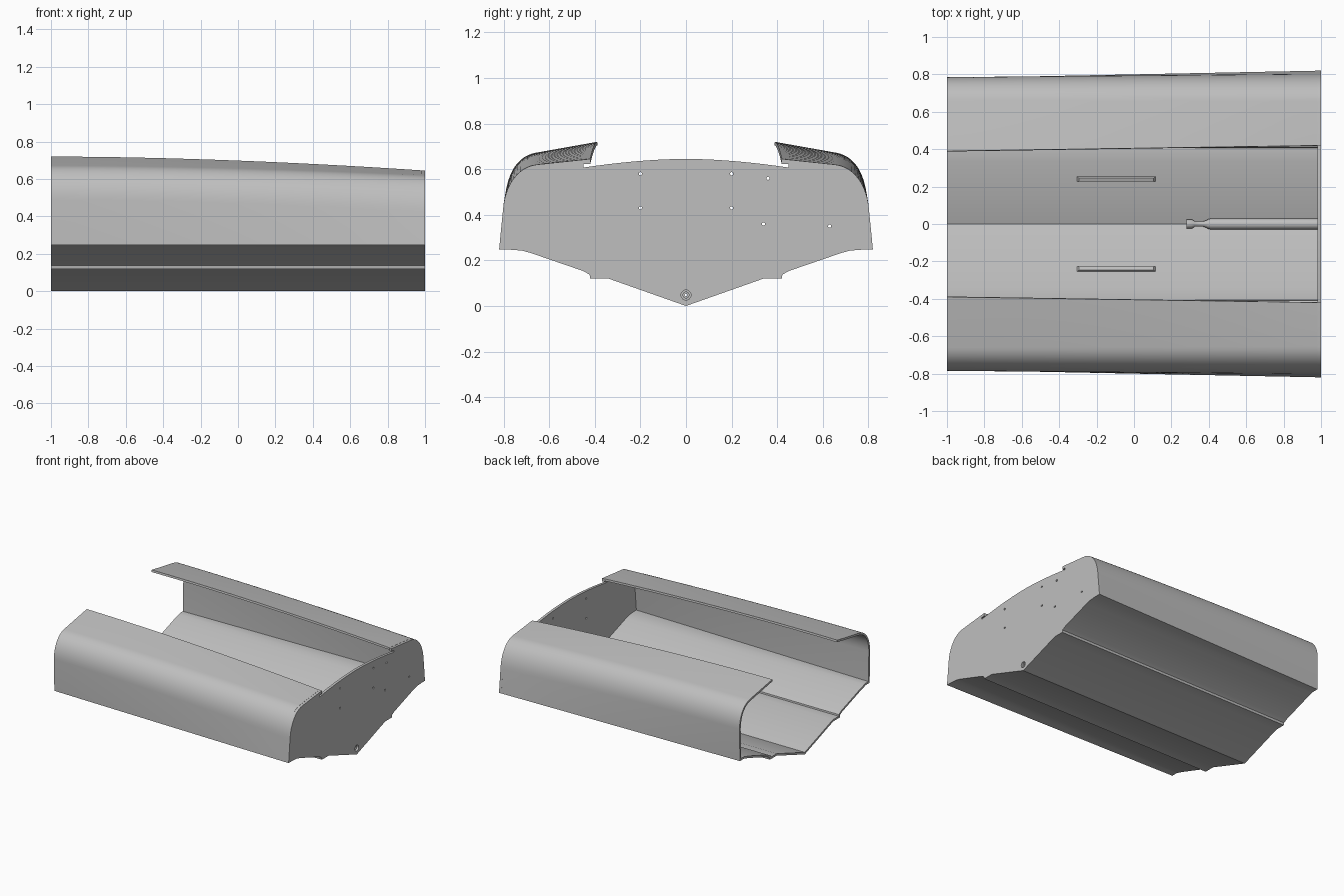
import bpy, bmesh, math
from mathutils import Matrix, Vector

cube = bpy.data.objects.get("Cube")
if cube:
    bpy.data.objects.remove(cube)

GREY = (0.52, 0.52, 0.52, 1)
grey = bpy.data.materials.new("hull grey")
grey.use_nodes = True
grey.diffuse_color = GREY
for node in grey.node_tree.nodes:
    if node.type == 'BSDF_PRINCIPLED':
        node.inputs["Base Color"].default_value = GREY


def make(name, bm):
    mesh = bpy.data.meshes.new(name)
    bm.to_mesh(mesh)
    bm.free()
    mesh.materials.append(grey)
    ob = bpy.data.objects.new(name, mesh)
    bpy.context.collection.objects.link(ob)
    return ob


def select(ob):
    bpy.ops.object.select_all(action='DESELECT')
    ob.select_set(True)
    bpy.context.view_layer.objects.active = ob


def smooth(ob, degrees=22):
    select(ob)
    bpy.ops.object.shade_smooth_by_angle(angle=math.radians(degrees))


def lerp(a, b, t):
    return a + (b - a) * t


def half_section(x):
    """Half of the hull outline, from the keel to the inner deck edge."""
    t = (x + 1) / 2
    drop = t ** 1.8
    w = lerp(0.78, 0.82, t)
    pts = [(0, 0), (0.34, 0.12), (0.42, 0.12), (0.423, 0.137), (0.45, 0.153),
           (0.68, 0.232), (0.72, 0.243), (w - 0.045, 0.247), (w, 0.247)]
    # rounded shoulder between the side and the deck
    a = Vector((lerp(0.785, 0.803, t), lerp(0.49, 0.42, drop)))
    c = Vector((lerp(0.785, 0.79, t), lerp(0.65, 0.605, drop)))
    b = Vector((lerp(0.66, 0.655, t), lerp(0.672, 0.62, drop)))
    h1, h2 = a.lerp(c, 0.6), b.lerp(c, 0.6)
    for i in range(13):
        s = i / 12
        r = 1 - s
        p = a * r**3 + h1 * 3 * r * r * s + h2 * 3 * r * s * s + b * s**3
        pts.append((p.x, p.y))
    pts.append((lerp(0.39, 0.42, t), lerp(0.72, 0.645, drop)))
    return pts


def mirrored(half):
    return [(-y, z) for y, z in reversed(half[1:])] + half


# hull shell, open at one end and along the deck
TRANSOM_X = 0.98
bm = bmesh.new()
rows = []
for i in range(17):
    x = lerp(-1, TRANSOM_X, i / 16)
    rows.append([bm.verts.new((x, y, z)) for y, z in mirrored(half_section(x))])
for r0, r1 in zip(rows, rows[1:]):
    for j in range(len(r0) - 1):
        bm.faces.new((r0[j], r0[j + 1], r1[j + 1], r1[j]))
shell = make("hull_shell", bm)
mod = shell.modifiers.new("thickness", 'SOLIDIFY')
mod.thickness = 0.015
mod.offset = -1
mod.use_even_offset = True
select(shell)
bpy.ops.object.modifier_apply(modifier=mod.name)
smooth(shell)

# transom plate with a crowned top and a notch under each deck edge
outline = half_section(1) + [(0.42, 0.622), (0.45, 0.622), (0.45, 0.607)]
for i in range(10):
    y = 0.42 * (1 - i / 10)
    outline.append((y, 0.645 - 0.038 * (y / 0.45) ** 1.8))
outline += [(0, 0.645)] + [(-y, z) for y, z in reversed(outline[1:])]
bm = bmesh.new()
face = bm.faces.new([bm.verts.new((TRANSOM_X, y, z)) for y, z in outline])
ext = bmesh.ops.extrude_face_region(bm, geom=[face])
bmesh.ops.translate(bm, vec=(0.02, 0, 0),
                    verts=[v for v in ext["geom"] if isinstance(v, bmesh.types.BMVert)])
bmesh.ops.recalc_face_normals(bm, faces=bm.faces)
transom = make("transom", bm)

# bolt holes and shaft hole through the transom
SHAFT_Z = 0.048
holes = [(-0.2, 0.58, 0.007), (-0.2, 0.43, 0.007), (0.2, 0.58, 0.007),
         (0.2, 0.43, 0.007), (0.36, 0.56, 0.007), (0.34, 0.36, 0.007),
         (0.63, 0.35, 0.007), (0, SHAFT_Z, 0.022)]
along_x = Matrix.Rotation(math.pi / 2, 4, 'Y')
bm = bmesh.new()
for y, z, r in holes:
    bmesh.ops.create_cone(bm, cap_ends=True, segments=16, radius1=r, radius2=r, depth=0.1,
                          matrix=Matrix.Translation((0.99, y, z)) @ along_x)
cutter = make("hole_cutter", bm)
cutter.hide_render = True
mod = transom.modifiers.new("holes", 'BOOLEAN')
mod.operation = 'DIFFERENCE'
mod.solver = 'EXACT'
mod.object = cutter
select(transom)
bpy.ops.object.modifier_apply(modifier=mod.name)
bpy.data.objects.remove(cutter)
smooth(transom)


def lathe_x(name, profile, segments=24):
    """Closed (x, radius) profile spun around the shaft axis."""
    bm = bmesh.new()
    rings = []
    for k in range(segments):
        a = math.tau * k / segments
        rings.append([bm.verts.new((x, r * math.cos(a), SHAFT_Z + r * math.sin(a)))
                      for x, r in profile])
    n = len(profile)
    for k in range(segments):
        p, q = rings[k], rings[(k + 1) % segments]
        for j in range(n):
            bm.faces.new((p[j], p[(j + 1) % n], q[(j + 1) % n], q[j]))
    bmesh.ops.recalc_face_normals(bm, faces=bm.faces)
    ob = make(name, bm)
    smooth(ob, 35)


# shaft tube along the keel, with a slimmer coupling at its inner end
lathe_x("shaft_tube", [(0.39, 0.013), (0.39, 0.024), (0.41, 0.029),
                       (0.985, 0.029), (0.985, 0.013)])
lathe_x("shaft_coupling", [(0.28, 0.006), (0.28, 0.024), (0.31, 0.024), (0.325, 0.014),
                           (0.37, 0.014), (0.395, 0.022), (0.395, 0.006)])

# low mounting rails on the floor
for side, label in ((1, "left"), (-1, "right")):
    bm = bmesh.new()
    bmesh.ops.create_cube(bm, size=1)
    for v in bm.verts:
        top = v.co.z > 0
        v.co.x *= 0.40 if top else 0.43
        v.co.y *= 0.018 if top else 0.036
        v.co.z *= 0.02
    bm.transform(Matrix.Translation((-0.095, side * 0.24, 0.104))
                 @ Matrix.Rotation(side * math.atan(0.12 / 0.34), 4, 'X'))
    make(label + "_floor_rail", bm)
